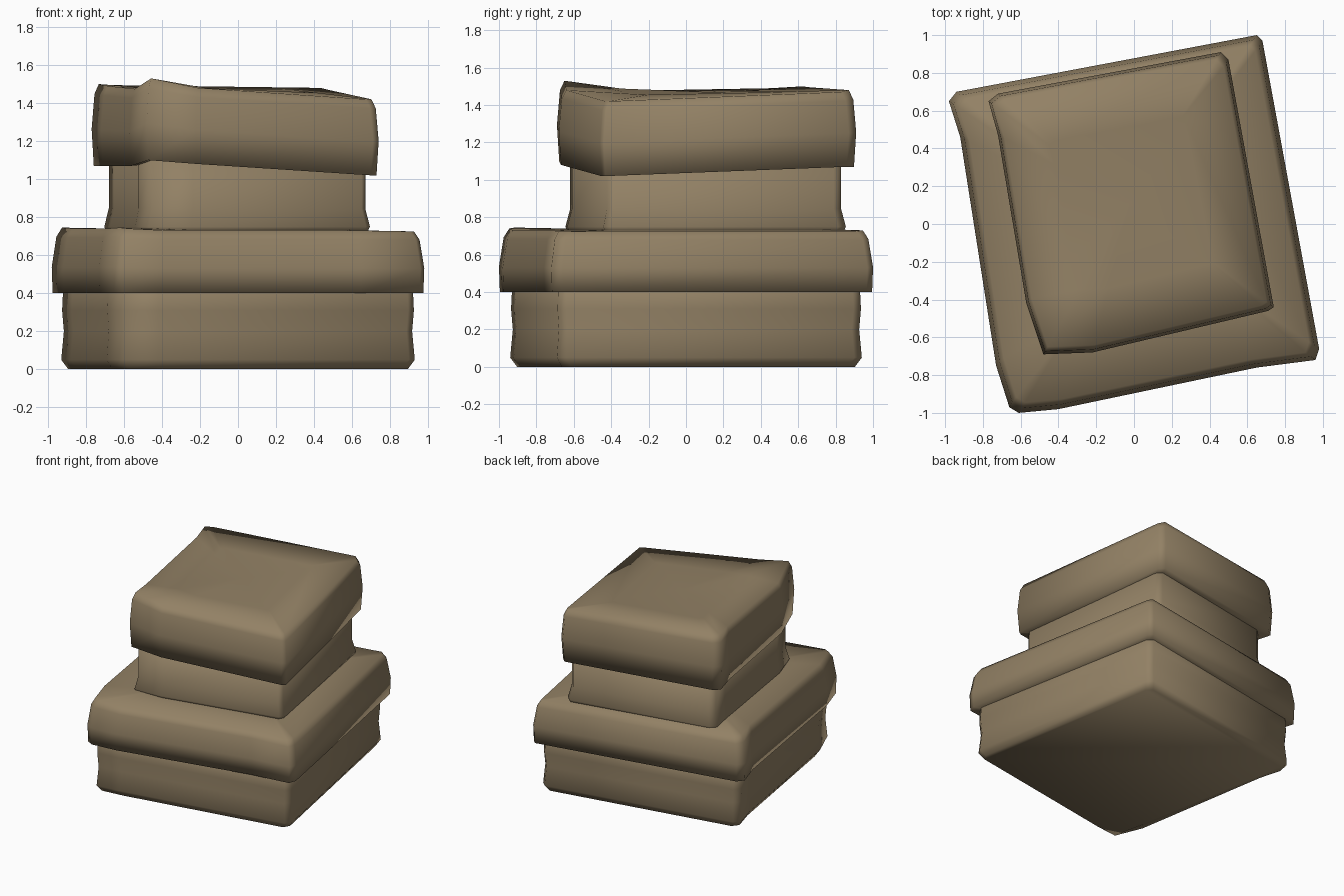
import bpy
import bmesh
from mathutils import Vector

default_cube = bpy.data.objects.get("Cube")
if default_cube:
    bpy.data.objects.remove(default_cube, do_unlink=True)

# One worn cardboard colour for the whole stack
cardboard = bpy.data.materials.new("cardboard_brown")
cardboard.use_nodes = True
colour = (0.29, 0.22, 0.13, 1.0)
cardboard.diffuse_color = colour
shader = cardboard.node_tree.nodes["Principled BSDF"]
shader.inputs["Base Color"].default_value = colour
shader.inputs["Roughness"].default_value = 0.9


def loft(name, outline, rings, centre, cap_height=None):
    """Skin scaled copies of an outline of (x, y, bottom, top) points.

    Each ring is (scale, t), where t runs from the bottom height to the top.
    The last ring is closed by a fan around the centre at cap_height.
    """
    bm = bmesh.new()
    cx, cy = centre
    loops = []
    for scale, t in rings:
        loops.append([
            bm.verts.new((cx + (x - cx) * scale,
                          cy + (y - cy) * scale,
                          low + (high - low) * t))
            for x, y, low, high in outline])
    count = len(outline)
    for below, above in zip(loops, loops[1:]):
        for i in range(count):
            j = (i + 1) % count
            bm.faces.new((below[i], below[j], above[j], above[i]))
    bm.faces.new(list(reversed(loops[0])))
    if cap_height is None:
        bm.faces.new(loops[-1])
    else:
        # Soft sagging panel: an inner ring, then a fan to the middle
        middle = Vector((cx, cy, cap_height))
        inner = [bm.verts.new(v.co.lerp(middle, 0.4)) for v in loops[-1]]
        for v in inner:
            v.co.z = (v.co.z + cap_height) / 2
        hub = bm.verts.new(middle)
        for i in range(count):
            j = (i + 1) % count
            bm.faces.new((loops[-1][i], loops[-1][j], inner[j], inner[i]))
            bm.faces.new((inner[i], inner[j], hub))
    bmesh.ops.recalc_face_normals(bm, faces=bm.faces)
    for face in bm.faces:
        face.smooth = True
    mesh = bpy.data.meshes.new(name)
    bm.to_mesh(mesh)
    bm.free()
    mesh.materials.append(cardboard)
    obj = bpy.data.objects.new(name, mesh)
    bpy.context.collection.objects.link(obj)
    return obj


def level(points, low, high):
    """Give every plan point the same bottom and top height."""
    return [(x, y, low, high) for x, y in points]


lower_centre = (0, 0)
upper_centre = (-0.02, 0.11)

# Lower box: plan with clipped corners, rounded at the base
lower_box_plan = [
    (-0.60, -0.94), (-0.42, -0.92), (0.90, -0.69), (0.93, -0.64),
    (0.64, 0.90), (0.60, 0.94), (-0.89, 0.67), (-0.93, 0.62),
    (-0.88, 0.44), (-0.69, -0.72)]
loft("lower_box", level(lower_box_plan, 0, 0.5),
     [(0.96, 0), (1, 0.1), (0.985, 0.4), (0.995, 0.62), (0.985, 1)],
     lower_centre)

# Lower lid: wide, with a softly rounded upper rim
lower_lid_outline = [
    (-0.61, -1.0, 0.4, 0.74), (-0.40, -0.98, 0.4, 0.73),
    (0.65, -0.76, 0.4, 0.73), (0.96, -0.72, 0.4, 0.725),
    (0.98, -0.66, 0.4, 0.725), (0.68, 0.97, 0.4, 0.725),
    (0.65, 1.0, 0.4, 0.73), (-0.94, 0.70, 0.4, 0.74),
    (-0.98, 0.65, 0.4, 0.745), (-0.92, 0.46, 0.4, 0.74),
    (-0.73, -0.75, 0.4, 0.74), (-0.66, -0.97, 0.4, 0.745)]
loft("lower_lid", lower_lid_outline,
     [(0.86, 0.02), (0.995, 0), (1, 0.4), (0.975, 0.86), (0.945, 1)],
     lower_centre, 0.735)

# Upper box: slightly splayed foot resting on the lower lid
upper_box_plan = [
    (-0.46, -0.63), (-0.24, -0.62), (0.66, -0.43), (0.68, -0.39),
    (0.47, 0.80), (0.43, 0.84), (-0.65, 0.64), (-0.69, 0.60),
    (-0.66, 0.44), (-0.53, -0.42)]
loft("upper_box", level(upper_box_plan, 0.72, 1.14),
     [(1, 0), (1.02, 0.07), (0.985, 0.3), (0.985, 1)],
     upper_centre)

# Upper lid: crumpled, with one raised corner and a dipping one
upper_lid_outline = [
    (-0.48, -0.69, 1.10, 1.53), (-0.22, -0.68, 1.08, 1.48),
    (0.71, -0.46, 1.02, 1.42), (0.74, -0.44, 1.02, 1.42),
    (0.50, 0.87, 1.07, 1.47), (0.46, 0.91, 1.07, 1.48),
    (-0.72, 0.69, 1.07, 1.495), (-0.77, 0.65, 1.07, 1.50),
    (-0.72, 0.47, 1.07, 1.49), (-0.57, -0.42, 1.07, 1.475)]
loft("upper_lid", upper_lid_outline,
     [(0.84, 0.02), (0.985, 0), (1, 0.45), (0.98, 0.88), (0.95, 1)],
     upper_centre, 1.47)
